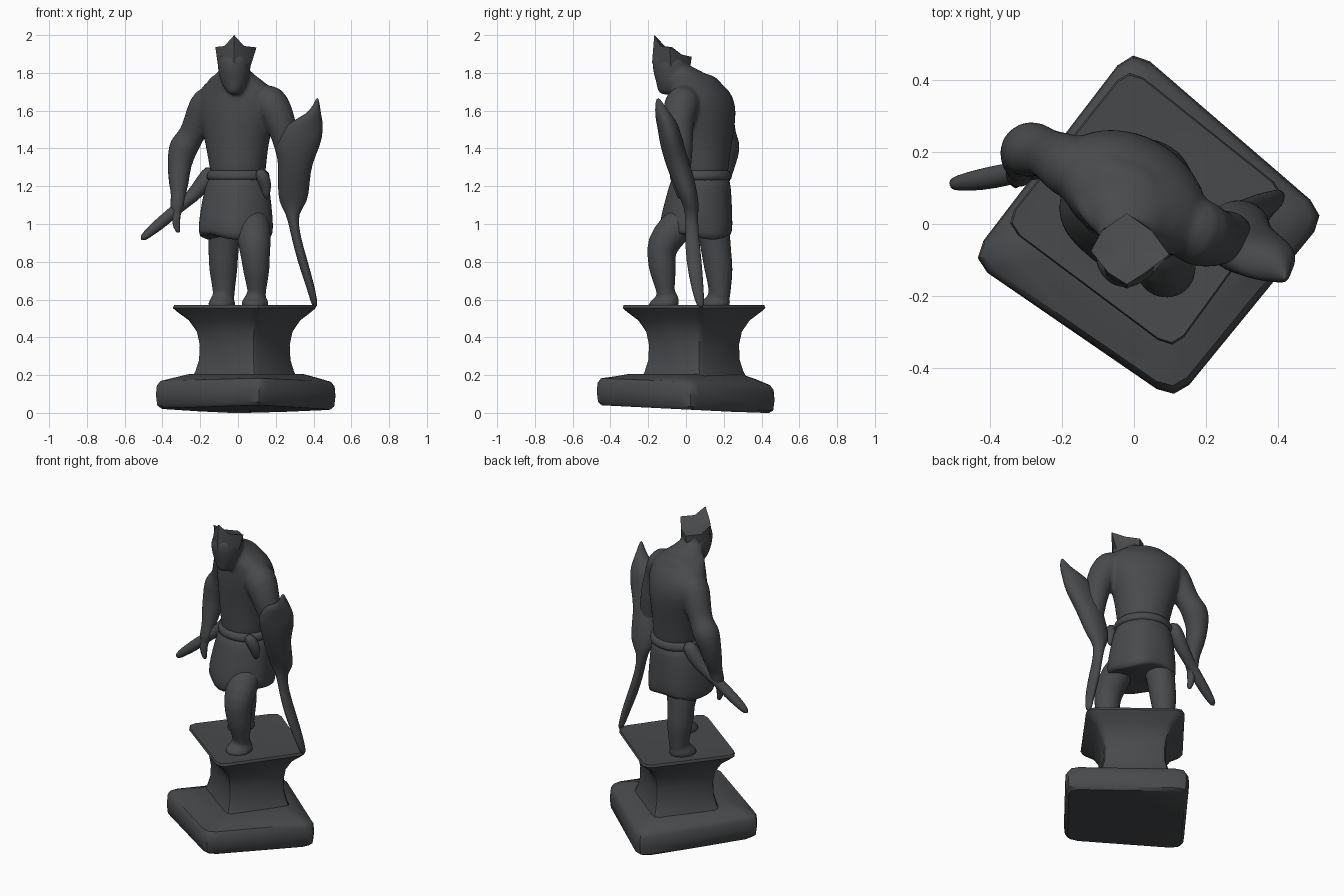
import bpy, bmesh, math
from mathutils import Vector

mat = bpy.data.materials.new("dark_bronze")
mat.diffuse_color = (0.065, 0.068, 0.072, 1)


def loft(name, rings, subsurf=1, angle=None):
    """Skin a list of equal-length point rings and cap both ends."""
    bm = bmesh.new()
    loops = [[bm.verts.new(p) for p in r] for r in rings]
    n = len(loops[0])
    for a, b in zip(loops, loops[1:]):
        for i in range(n):
            j = (i + 1) % n
            bm.faces.new((a[i], a[j], b[j], b[i]))
    bm.faces.new(loops[0])
    bm.faces.new(loops[-1])
    bmesh.ops.recalc_face_normals(bm, faces=bm.faces)
    me = bpy.data.meshes.new(name)
    bm.to_mesh(me)
    bm.free()
    ob = bpy.data.objects.new(name, me)
    bpy.context.collection.objects.link(ob)
    me.materials.append(mat)
    me.polygons.foreach_set("use_smooth", [True] * len(me.polygons))
    if angle:
        bpy.ops.object.select_all(action='DESELECT')
        bpy.context.view_layer.objects.active = ob
        ob.select_set(True)
        bpy.ops.object.shade_smooth_by_angle(angle=math.radians(angle))
    if subsurf:
        m = ob.modifiers.new("smooth", 'SUBSURF')
        m.levels = m.render_levels = subsurf
    return ob


def stack(name, rows, rot=0, n=20, folds=0.0, hem=0.0):
    """Loft horizontal ellipses; rows are (x, y, z, rx, ry). Folds grow towards the first row."""
    c, s = math.cos(math.radians(rot)), math.sin(math.radians(rot))
    rings = []
    for k, (x, y, z, rx, ry) in enumerate(rows):
        f = 1 - k / (len(rows) - 1)
        ring = []
        for i in range(n):
            t = 2 * math.pi * i / n
            w = 1 + folds * f * math.sin(5 * t + 1)
            u, v = rx * w * math.cos(t), ry * w * math.sin(t)
            dz = hem * math.cos(3 * t) if k < 2 else 0
            ring.append((x + u * c - v * s, y + u * s + v * c, z + dz))
        rings.append(ring)
    return loft(name, rings)


def limb(name, rows, n=12):
    """Loft round sections square to a path; rows are (x, y, z, radius)."""
    pts = [Vector(r[:3]) for r in rows]
    rings = []
    for i, p in enumerate(pts):
        d = (pts[min(i + 1, len(pts) - 1)] - pts[max(i - 1, 0)]).normalized()
        u = d.cross(Vector((0.1, 1, 0.05))).normalized()
        v = d.cross(u)
        r = rows[i][3]
        rings.append([p + r * (u * math.cos(a) + v * math.sin(a))
                      for a in (2 * math.pi * k / n for k in range(n))])
    return loft(name, rings)


def quad_ring(corners, scale, z, tilt=0.0):
    """Four-cornered ring with softened corners, scaled about its centre."""
    cs = [Vector(c) for c in corners]
    mid = sum(cs, Vector((0, 0))) / 4
    out = []
    for i, c in enumerate(cs):
        a, b = cs[i - 1], cs[(i + 1) % 4]
        for p in (c.lerp(a, 0.09), c.lerp(a, 0.025).lerp(b, 0.025), c.lerp(b, 0.09), c.lerp(b, 0.5)):
            q = mid + (p - mid) * scale
            out.append((q.x, q.y, max(0, z - tilt * q.y)))
    return out


def fuse(name, parts):
    """Melt overlapping parts into one modelled skin."""
    bpy.ops.object.select_all(action='DESELECT')
    for p in parts:
        p.select_set(True)
    ob = parts[0]
    bpy.context.view_layer.objects.active = ob
    bpy.ops.object.join()
    ob.name = name
    r = ob.modifiers.new("skin", 'REMESH')
    r.mode, r.voxel_size, r.use_smooth_shade = 'VOXEL', 0.011, True
    s = ob.modifiers.new("soften", 'SMOOTH')
    s.factor, s.iterations = 0.5, 4


# Pedestal: a slab, then a waisted block flaring to the platform
slab = [(-0.005, 0.495), (0.54, 0.025), (0.115, -0.495), (-0.46, -0.10)]
top = [(-0.015, 0.44), (0.43, 0.085), (0.11, -0.355), (-0.365, 0.0)]
loft("pedestal_slab", [quad_ring(slab, s, z, t) for s, z, t in (
    (0.94, 0.018, 0.05), (0.985, 0.035, 0.05), (1.0, 0.09, 0.05),
    (0.99, 0.14, 0.04), (0.95, 0.165, 0.04), (0.80, 0.185, 0.02), (0.64, 0.205, 0))],
    subsurf=0, angle=40)
loft("pedestal_neck", [quad_ring(top, s, z) for s, z in (
    (0.76, 0.17), (0.69, 0.22), (0.64, 0.28), (0.63, 0.36), (0.67, 0.43),
    (0.78, 0.49), (0.94, 0.535), (1.0, 0.555), (0.985, 0.57), (0.9, 0.568))],
    subsurf=0, angle=40)

# Torso, turned towards the viewer's left
torso = stack("torso", [(0, .08, 1.2, .14, .135), (0, .08, 1.29, .152, .145), (-.005, .085, 1.4, .17, .15),
                        (-.005, .09, 1.5, .195, .158), (-.005, .09, 1.6, .23, .16), (-.005, .08, 1.68, .235, .145),
                        (-.01, .06, 1.735, .195, .125), (-.015, .03, 1.78, .115, .1),
                        (-.02, -.02, 1.825, .075, .07), (-.02, -.05, 1.85, .05, .05)], rot=-30)
collar = stack("collar", [(-.02, .07, 1.71, .18, .13), (-.02, .05, 1.765, .15, .115),
                          (-.02, .02, 1.795, .1, .095), (-.02, .01, 1.8, .06, .06)], rot=-30, folds=.07, hem=.012)

# Arms: one hanging to the sword hilt, one resting behind the shield
sword_arm = limb("sword_arm", [(-.1, .12, 1.69, .06), (-.16, .15, 1.65, .1), (-.2, .175, 1.57, .085),
                               (-.24, .195, 1.48, .07), (-.265, .205, 1.44, .075), (-.292, .21, 1.405, .085),
                               (-.312, .2, 1.32, .066), (-.314, .175, 1.22, .058), (-.315, .15, 1.15, .038),
                               (-.322, .137, 1.09, .045), (-.325, .13, 1.04, .02)])
fingers = limb("sword_arm_fingers", [(-.32, .13, 1.08, .03), (-.335, .12, 1.01, .025), (-.31, .12, .94, .014)])
shield_arm = limb("shield_arm", [(.1, .01, 1.69, .06), (.165, -.015, 1.655, .105), (.205, -.035, 1.59, .092),
                                 (.235, -.04, 1.51, .08), (.262, -.03, 1.42, .072), (.275, -.03, 1.3, .06),
                                 (.28, -.02, 1.2, .04)])

# Bowed head
head = stack("head", [(-.02, -.105, 1.68, .03, .03), (-.02, -.092, 1.73, .065, .062), (-.02, -.082, 1.79, .085, .09),
                      (-.02, -.08, 1.84, .09, .102), (-.02, -.082, 1.88, .088, .095),
                      (-.02, -.095, 1.905, .06, .065)], rot=-10, n=16)
beard = stack("beard", [(-.025, -.125, 1.685, .025, .015), (-.02, -.125, 1.72, .045, .03),
                        (-.02, -.13, 1.78, .05, .035), (-.02, -.13, 1.83, .03, .03)], n=12)
fuse("upper_body", [torso, collar, sword_arm, fingers, shield_arm, head, beard])

# Crown: four raised points joined by sloping webs
peaks = [(-.02, -.168, 2.0), (.032, -.135, 1.942), (.098, -.085, 1.935), (.05, -.02, 1.895),
         (-.02, .03, 1.885), (-.09, -.02, 1.895), (-.12, -.075, 1.937), (-.072, -.135, 1.942)]
mid = Vector((-.02, -.08, 1.91))
loft("crown", [[(-.02 + .085 * math.sin(i * math.pi / 4), -.08 - .1 * math.cos(i * math.pi / 4),
                 1.85 - .02 * (1 - math.cos(i * math.pi / 4))) for i in range(8)],
               peaks, [Vector(p).lerp(mid, .6) for p in peaks]], subsurf=0, angle=50)

# Skirt and belt
stack("skirt", [(-.008, .06, .935, .16, .16), (-.01, .055, .925, .196, .19), (-.01, .055, .99, .2, .195),
                (-.008, .065, 1.1, .19, .178), (-.003, .075, 1.2, .172, .162), (0, .08, 1.28, .152, .147)],
      rot=-30, n=30, folds=.045, hem=.015)
stack("belt", [(0, .08, 1.225, .15, .14), (0, .08, 1.235, .174, .164), (0, .08, 1.27, .172, .162),
               (0, .08, 1.295, .15, .14)], rot=-30)
limb("belt_knot", [(.11, -.07, 1.29, .02), (.13, -.05, 1.25, .04), (.15, -.035, 1.2, .033), (.15, -.03, 1.13, .012)])

# Legs and feet
front_leg = limb("front_leg", [(.07, .03, 1.06, .08), (.082, -.06, .98, .098), (.088, -.132, .885, .09),
                               (.093, -.13, .82, .078), (.098, -.122, .74, .074), (.1, -.108, .65, .048),
                               (.1, -.1, .56, .05)])
rear_leg = limb("rear_leg", [(-.06, .12, 1.06, .09), (-.072, .15, .95, .09), (-.078, .16, .85, .082),
                             (-.078, .175, .75, .08), (-.075, .18, .66, .06), (-.075, .175, .56, .06)])
feet = [stack("foot", [(x, y, .55, .072, .085), (x, y, .58, .074, .088), (x, y + .02, .61, .058, .065),
                       (x + .005, y + .025, .66, .03, .035)], rot=-25)
        for x, y in ((.09, -.12), (-.085, .15))]
fuse("front_leg_and_foot", [front_leg, feet[0]])
fuse("rear_leg_and_foot", [rear_leg, feet[1]])

# Sword at the hip
limb("sword", [(-.13, .18, 1.3, .04), (-.18, .175, 1.22, .05), (-.24, .165, 1.145, .036),
               (-.32, .145, 1.085, .03), (-.39, .13, 1.02, .034), (-.46, .118, .965, .028),
               (-.515, .11, .915, .018)])

# Shield tapering into the long staff that stands on the platform corner
stack("shield_and_staff", [(.41, .08, .55, .016, .02), (.39, .062, .65, .022, .032),
                           (.342, .042, .8, .028, .043), (.302, .03, .95, .024, .036),
                           (.285, .03, 1.06, .03, .034), (.292, .025, 1.11, .08, .045),
                           (.295, -.01, 1.22, .086, .062), (.302, -.045, 1.32, .09, .066),
                           (.318, -.075, 1.42, .124, .064), (.345, -.09, 1.5, .108, .06),
                           (.365, -.105, 1.545, .085, .055), (.402, -.122, 1.582, .038, .042),
                           (.416, -.14, 1.63, .018, .024), (.42, -.148, 1.668, .005, .008)], n=16)
